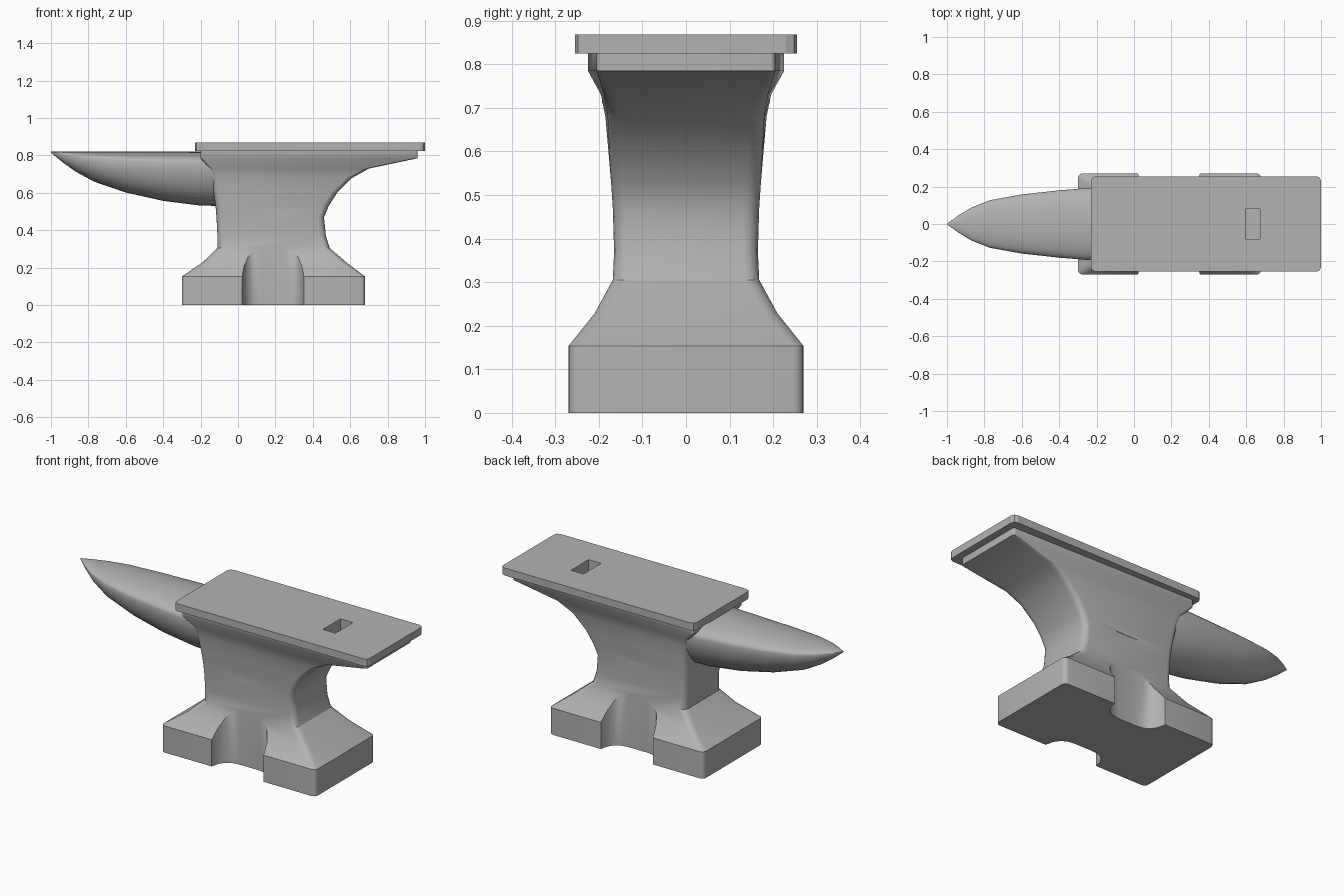
import bpy, bmesh, math

cube = bpy.data.objects.get("Cube")
if cube:
    bpy.data.objects.remove(cube, do_unlink=True)

steel = bpy.data.materials.new("grey steel")
steel.use_nodes = True
steel.diffuse_color = (0.45, 0.45, 0.45, 1)
steel.node_tree.nodes["Principled BSDF"].inputs["Base Color"].default_value = (0.45, 0.45, 0.45, 1)


def loft(name, rings, smooth=None):
    """Skin a list of equal-length closed rings and cap both ends."""
    bm = bmesh.new()
    loops = [[bm.verts.new(p) for p in ring] for ring in rings]
    n = len(loops[0])
    for a, b in zip(loops, loops[1:]):
        for i in range(n):
            j = (i + 1) % n
            bm.faces.new((a[i], a[j], b[j], b[i]))
    bm.faces.new(loops[0][::-1])
    bm.faces.new(loops[-1])
    bmesh.ops.recalc_face_normals(bm, faces=bm.faces)
    mesh = bpy.data.meshes.new(name)
    bm.to_mesh(mesh)
    bm.free()
    obj = bpy.data.objects.new(name, mesh)
    bpy.context.collection.objects.link(obj)
    mesh.materials.append(steel)
    if smooth:
        shade(obj, smooth)
    return obj


def shade(obj, angle):
    bpy.ops.object.select_all(action='DESELECT')
    obj.select_set(True)
    bpy.context.view_layer.objects.active = obj
    bpy.ops.object.shade_smooth_by_angle(angle=math.radians(angle))


def cut(obj, cutter):
    mod = obj.modifiers.new("cut", 'BOOLEAN')
    mod.operation, mod.solver, mod.object = 'DIFFERENCE', 'EXACT', cutter
    bpy.ops.object.select_all(action='DESELECT')
    obj.select_set(True)
    bpy.context.view_layer.objects.active = obj
    bpy.ops.object.modifier_apply(modifier=mod.name)


def rounded_ring(z, x0, x1, h0, h1, r, steps=4):
    """Rounded outline: half width h0 at x0 and h1 at x1."""
    corners = [(x1, h1, 1, 1), (x0, h0, -1, 1), (x0, h0, -1, -1), (x1, h1, 1, -1)]
    pts = []
    for k, (x, h, sx, sy) in enumerate(corners):
        for i in range(steps + 1):
            a = math.pi / 2 * (k + i / steps)
            pts.append((x - sx * r + r * math.cos(a), sy * (h - r) + r * math.sin(a), z))
    return pts


def prism(name, outline, z0, z1):
    return loft(name, [[(x, y, z) for x, y in outline] for z in (z0, z1)])


# Body: feet, waist and flared heel (z, left x, right x, left half width, right half width, radius)
sections = [
    (0.0, -0.30, 0.68, 0.27, 0.27, 0.025),
    (0.153, -0.30, 0.68, 0.27, 0.27, 0.025),
    (0.228, -0.19, 0.58, 0.21, 0.21, 0.03),
    (0.305, -0.11, 0.49, 0.168, 0.168, 0.035),
    (0.37, -0.11, 0.47, 0.165, 0.165, 0.035),
    (0.47, -0.115, 0.46, 0.168, 0.168, 0.035),
    (0.53, -0.12, 0.485, 0.172, 0.172, 0.035),
    (0.60, -0.13, 0.53, 0.178, 0.176, 0.035),
    (0.68, -0.142, 0.61, 0.185, 0.18, 0.03),
    (0.73, -0.155, 0.70, 0.195, 0.188, 0.025),
    (0.785, -0.20, 0.96, 0.225, 0.205, 0.012),
    (0.826, -0.20, 0.96, 0.225, 0.205, 0.012),
]
body = loft("body", [rounded_ring(*s) for s in sections])

# Curved notches between the feet, front and back
half = [(0.165, 0.32), (0.165, 0.27), (0.155, 0.225), (0.135, 0.195), (0.105, 0.175), (0.06, 0.168)]
for side in (-1, 1):
    outline = [(0.187 - x, side * y) for x, y in half]
    outline += [(0.187 + x, side * y) for x, y in reversed(half)]
    cutter = prism("notch_cutter", outline, -0.1, 0.5)
    cut(body, cutter)
    bpy.data.objects.remove(cutter, do_unlink=True)

# Face plate with clipped corners
plate = loft("face_plate", [rounded_ring(z, -0.23, 1.0, 0.255, 0.255, 0.025, 2)
                            for z in (0.825, 0.868)])

# Square tool hole in the plate and heel
hole = [(0.595, -0.08), (0.675, -0.08), (0.675, 0.08), (0.595, 0.08)]
cutter = prism("hole_cutter", hole, 0.78, 0.95)
for part in (body, plate):
    cut(part, cutter)
bpy.data.objects.remove(cutter, do_unlink=True)
shade(body, 32)
shade(plate, 20)

# Horn: flat-topped tapering sections (x, half width, bottom z)
horn_sections = [
    (-1.0, 0.002, 0.815), (-0.94, 0.045, 0.765), (-0.87, 0.088, 0.715),
    (-0.77, 0.127, 0.66), (-0.6, 0.158, 0.602), (-0.4, 0.18, 0.557),
    (-0.2, 0.196, 0.532), (-0.08, 0.19, 0.53),
]
top, rings = 0.82, []
for x, w, low in horn_sections:
    mid = top - 0.22 * (top - low)
    ring = []
    for i in range(32):
        a = 2 * math.pi * i / 32
        s = math.sin(a)
        ring.append((x, w * math.cos(a), mid + s * (top - mid if s > 0 else mid - low)))
    rings.append(ring)
loft("horn", rings, 40)
